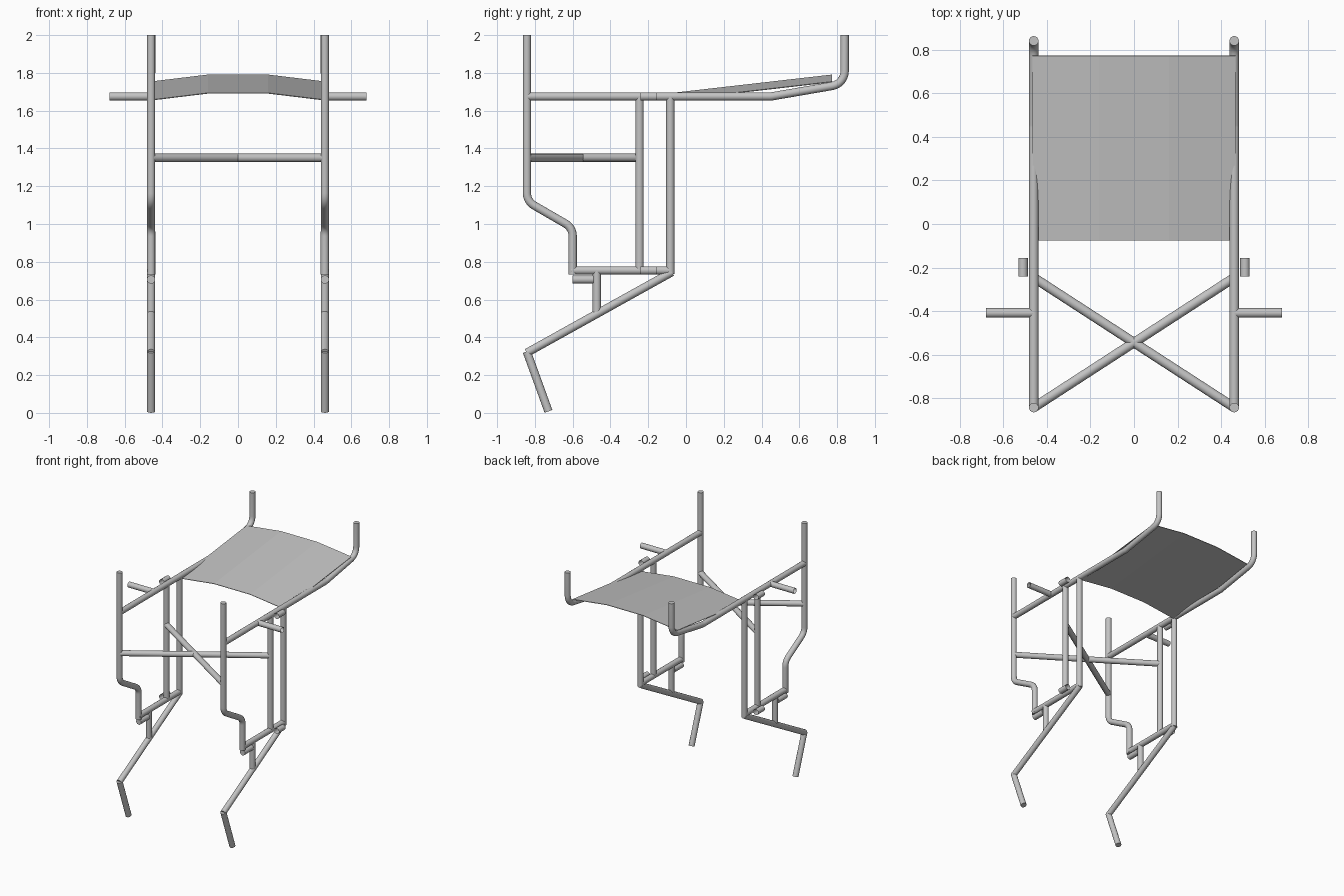
import bpy
import bmesh
import math
from mathutils import Vector

default = bpy.data.objects.get("Cube")
if default:
    bpy.data.objects.remove(default, do_unlink=True)

R = 0.022        # tube radius
X = 0.46         # side frame offset


def material(name, value):
    mat = bpy.data.materials.new(name)
    mat.use_nodes = True
    colour = (value, value, value, 1)
    mat.diffuse_color = colour
    mat.node_tree.nodes["Principled BSDF"].inputs["Base Color"].default_value = colour
    return mat


grey = material("plain grey", 0.55)


def rounded(points, radius, steps=6):
    """Replace inner corners of a path with arcs."""
    pts = [Vector(p) for p in points]
    out = [pts[0]]
    for a, b, c in zip(pts, pts[1:], pts[2:]):
        u, v = (a - b).normalized(), (c - b).normalized()
        half = u.angle(v) / 2
        reach = radius / math.tan(half)
        centre = b + (u + v).normalized() * radius / math.sin(half)
        start = (b + u * reach - centre).normalized()
        end = (b + v * reach - centre).normalized()
        out += [centre + radius * start.slerp(end, i / steps) for i in range(steps + 1)]
    return out + [pts[-1]]


def finish(name, bm):
    mesh = bpy.data.meshes.new(name)
    bm.to_mesh(mesh)
    bm.free()
    mesh.materials.append(grey)
    obj = bpy.data.objects.new(name, mesh)
    bpy.context.collection.objects.link(obj)
    return obj


def tube(name, points, bend=0, capped=True, sides=20):
    """Sweep a round section along a path."""
    path = rounded(points, bend) if bend else [Vector(p) for p in points]
    bm = bmesh.new()
    rings = []
    normal = None
    for i, p in enumerate(path):
        ahead = (path[min(i + 1, len(path) - 1)] - p).normalized()
        behind = (p - path[max(i - 1, 0)]).normalized()
        t = (ahead + behind).normalized()
        normal = t.orthogonal() if normal is None else normal - t * normal.dot(t)
        normal.normalize()
        other = t.cross(normal)
        angles = [math.tau * k / sides for k in range(sides)]
        rings.append([bm.verts.new(p + R * (math.cos(a) * normal + math.sin(a) * other))
                      for a in angles])
    for r1, r2 in zip(rings, rings[1:]):
        for k in range(sides):
            n = (k + 1) % sides
            bm.faces.new((r1[k], r1[n], r2[n], r2[k]))
    if capped:
        bm.faces.new(rings[0][::-1])
        bm.faces.new(rings[-1])
    obj = finish(name, bm)
    bpy.ops.object.select_all(action='DESELECT')
    obj.select_set(True)
    bpy.context.view_layer.objects.active = obj
    bpy.ops.object.shade_smooth_by_angle(angle=math.radians(35))


# Side frame tubes as (y, z) paths with a bend radius
side_tubes = {
    "front_post": ([(-.842, 2), (-.842, 1.12), (-.6, .98), (-.6, .732)], .075),
    "top_rail": ([(-.842, 1.675), (.45, 1.675), (.84, 1.742), (.84, 2)], .08),
    "lower_rail": ([(-.61, .754), (-.083, .754)], 0),
    "rear_upright": ([(-.083, .735), (-.083, 1.675)], 0),
    "inner_upright": ([(-.246, .754), (-.246, 1.675)], 0),
    "caster_lug": ([(-.6, .706), (-.49, .706)], 0),
    "footrest_strut": ([(-.472, .754), (-.472, .535)], 0),
    "footrest_arm": ([(-.075, .745), (-.843, .318)], 0),
    "foot_bar": ([(-.843, .325), (-.728, .008)], 0),
}

for side, sx in (("left", 1), ("right", -1)):
    for name, (path, bend) in side_tubes.items():
        tube(f"{side}_{name}", [(sx * X, y, z) for y, z in path], bend)
    # Open hinge barrels and side handle
    for level, z in (("lower", .754), ("upper", 1.675)):
        tube(f"{side}_{level}_hinge", [(sx * .509, -.24, z), (sx * .509, -.157, z)],
             capped=False)
    tube(f"{side}_handle", [(sx * X, -.408, 1.675), (sx * .68, -.408, 1.675)], capped=False)
    # Crossing brace
    tube(f"{side}_cross_brace", [(sx * X, -.842, 1.35), (-sx * X, -.246, 1.35)])

# Bowed fabric panel
bm = bmesh.new()
rows = []
for y, z in ((-.075, 1.655), (.772, 1.752)):
    rows.append([bm.verts.new((x, y, z + h)) for x, h in
                 ((-.465, 0), (-.16, .037), (.16, .037), (.465, 0))])
for i in range(3):
    bm.faces.new((rows[0][i], rows[0][i + 1], rows[1][i + 1], rows[1][i]))
panel = finish("fabric_panel", bm)
solid = panel.modifiers.new("thickness", 'SOLIDIFY')
solid.thickness = 0.004
solid.offset = 0
